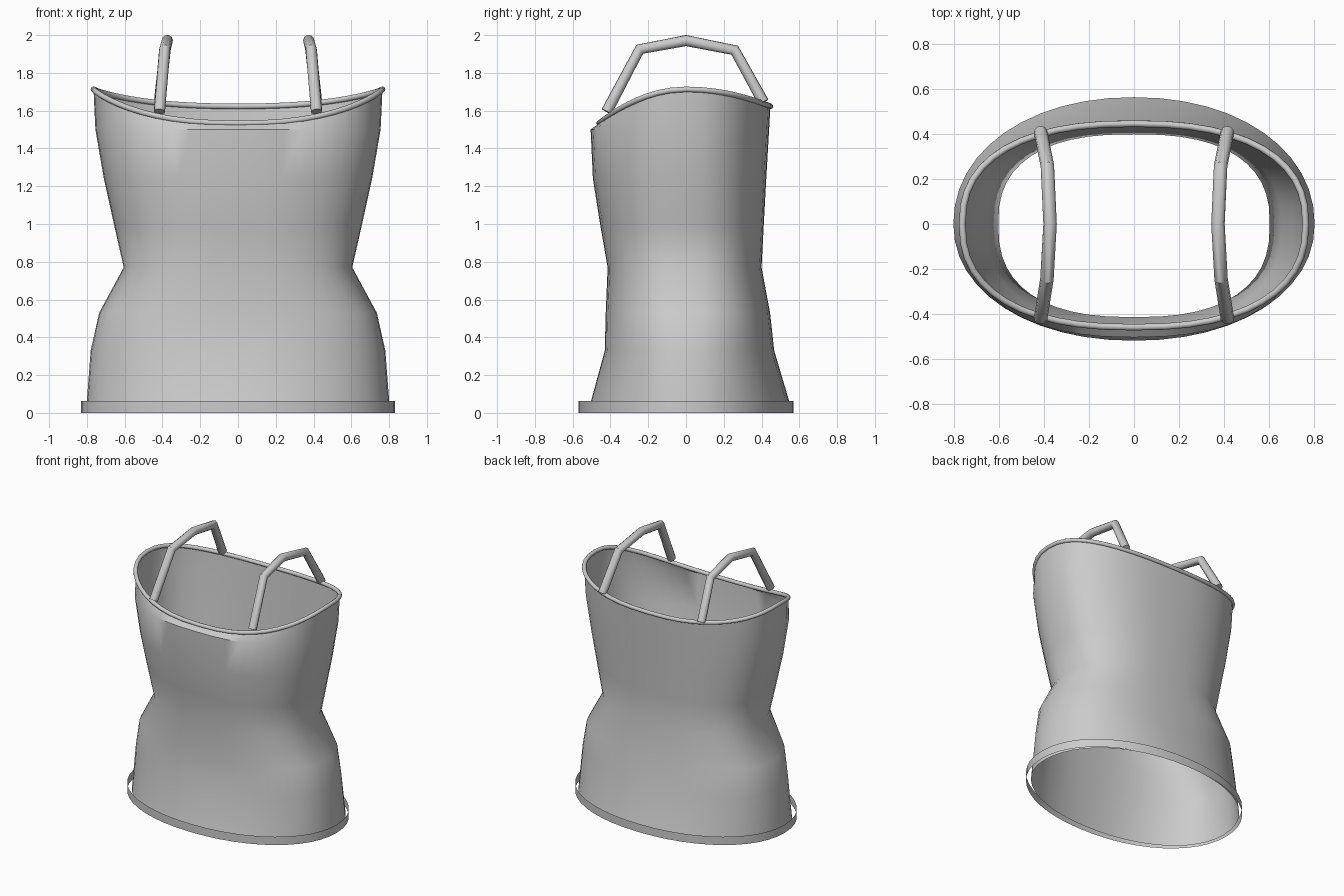
import bpy, bmesh, math

if "Cube" in bpy.data.objects:
    bpy.data.objects.remove(bpy.data.objects["Cube"])

SEG = 48
grey = bpy.data.materials.new("plain grey")
grey.diffuse_color = (0.6, 0.6, 0.6, 1)
grey.use_nodes = True
grey.node_tree.nodes["Principled BSDF"].inputs["Base Color"].default_value = grey.diffuse_color


def oval(half_w, front, back, n):
    """Rounded oval with separate front and back depth."""
    pts = []
    for i in range(SEG):
        a = 2 * math.pi * i / SEG
        c, s = math.cos(a), math.sin(a)
        x = half_w * math.copysign(abs(c) ** (2 / n), c)
        y = (back if s > 0 else front) * math.copysign(abs(s) ** (2 / n), s)
        pts.append((x, y))
    return pts


def loft(name, rings, angle):
    """Open sheet skinned through a list of rings."""
    bm = bmesh.new()
    rows = [[bm.verts.new(p) for p in ring] for ring in rings]
    for lo, hi in zip(rows, rows[1:]):
        for i in range(SEG):
            j = (i + 1) % SEG
            bm.faces.new((lo[i], lo[j], hi[j], hi[i]))
    me = bpy.data.meshes.new(name)
    bm.to_mesh(me)
    bm.free()
    finish(name, me, angle)


def finish(name, data, angle):
    ob = bpy.data.objects.new(name, data)
    bpy.context.collection.objects.link(ob)
    bpy.ops.object.select_all(action='DESELECT')
    ob.select_set(True)
    bpy.context.view_layer.objects.active = ob
    if ob.type == 'CURVE':
        bpy.ops.object.convert(target='MESH')
        ob = bpy.context.object
    ob.data.materials.clear()
    ob.data.materials.append(grey)
    bpy.ops.object.shade_smooth_by_angle(angle=math.radians(angle))


def tube(name, pts, radius, closed):
    cu = bpy.data.curves.new(name, 'CURVE')
    cu.dimensions = '3D'
    cu.bevel_depth = radius
    cu.bevel_resolution = 3
    cu.use_fill_caps = not closed
    sp = cu.splines.new('POLY')
    sp.points.add(len(pts) - 1)
    for p, co in zip(sp.points, pts):
        p.co = (*co, 1)
    sp.use_cyclic_u = closed
    finish(name, cu, 40)


# Bodice: z, half width, front depth, back depth, squareness
profile = [
    (0.00, 0.805, 0.52, 0.565, 2.1),
    (0.33, 0.78, 0.43, 0.467, 2.3),
    (0.53, 0.735, 0.425, 0.445, 2.5),
    (0.77, 0.605, 0.415, 0.40, 2.5),
    (1.00, 0.657, 0.455, 0.412, 2.45),
    (1.24, 0.71, 0.493, 0.425, 2.4),
    (1.50, 0.755, 0.505, 0.44, 2.4),
]
rings = [[(x, y, z) for x, y in oval(w, f, b, n)] for z, w, f, b, n in profile]

# Neckline dips at the front and, less, at the back
neckline = []
for x, y in oval(0.765, 0.46, 0.447, 2.4):
    dip = 0.18 * (y / 0.46) ** 2 if y < 0 else 0.09 * (y / 0.447) ** 2
    neckline.append((x, y, 1.713 - dip))
loft("bodice", rings + [neckline], 42)

# Piping along the neckline
tube("neckline_piping", neckline, 0.015, True)

# Loose band around the hem
loft("hem_band", [[(x, y, z) for x, y in oval(0.832, 0.569, 0.569, 2.1)]
                  for z in (0, 0.063)], 40)

# Shoulder straps
strap = [(0.416, -0.42, 1.595), (0.388, -0.245, 1.925), (0.374, 0, 1.971),
         (0.386, 0.258, 1.92), (0.416, 0.41, 1.645)]
for side, name in ((-1, "left_strap"), (1, "right_strap")):
    tube(name, [(side * x, y, z) for x, y, z in strap], 0.03, False)
